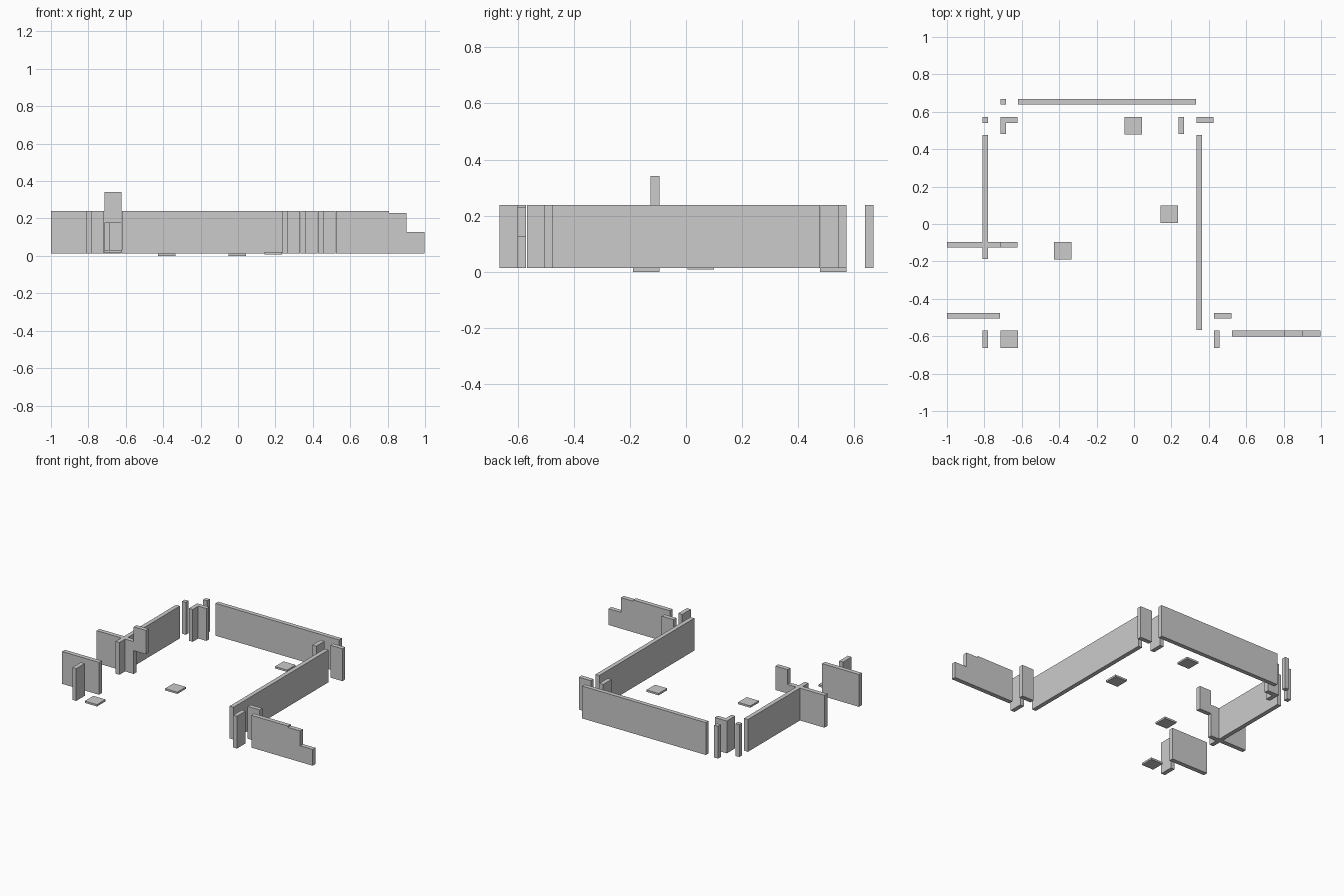
import bpy

if "Cube" in bpy.data.objects:
    bpy.data.objects.remove(bpy.data.objects["Cube"])

BASE, TOP = 0.014, 0.239   # wall foot and wall head


def box(name, x0, x1, y0, y1, z0=BASE, z1=TOP):
    bpy.ops.mesh.primitive_cube_add(
        size=1, location=((x0 + x1) / 2, (y0 + y1) / 2, (z0 + z1) / 2))
    o = bpy.context.object
    o.name = name
    o.scale = (x1 - x0, y1 - y0, z1 - z0)
    bpy.ops.object.transform_apply(location=False, rotation=False, scale=True)
    return o


def profile_wall(name, pts, y0, y1):
    """Wall with an (x, z) outline, extruded along y."""
    n = len(pts)
    verts = [(x, y, z) for y in (y0, y1) for x, z in pts]
    faces = [list(range(n)), list(range(2 * n - 1, n - 1, -1))]
    faces += [[i, i + n, (i + 1) % n + n, (i + 1) % n] for i in range(n)]
    me = bpy.data.meshes.new(name)
    me.from_pydata(verts, [], faces)
    o = bpy.data.objects.new(name, me)
    bpy.context.collection.objects.link(o)


# Long enclosure walls
box("back_wall", -0.62, 0.332, 0.638, 0.668)
box("right_wall", 0.333, 0.363, -0.567, 0.477)
box("left_wall", -0.811, -0.781, -0.188, 0.477)

# Back left corner fragments
box("back_corner_post", -0.715, -0.685, 0.638, 0.668)
box("left_corner_post", -0.811, -0.781, 0.541, 0.572)
box("corner_angle_long", -0.715, -0.622, 0.541, 0.572)
box("corner_angle_short", -0.715, -0.685, 0.48, 0.541)

# Back right corner fragments
box("inner_back_post", 0.237, 0.267, 0.48, 0.572)
box("outer_back_stub", 0.333, 0.425, 0.541, 0.572)

# Front left walls, with a raised fragment at the end of the cross wall
box("cross_wall", -1.0, -0.715, -0.126, -0.095)
box("raised_fragment", -0.715, -0.622, -0.126, -0.095, 0.176, 0.342)
box("front_left_wall", -1.0, -0.716, -0.506, -0.475)
box("front_left_post", -0.811, -0.781, -0.664, -0.57)

# Front right walls, the outer one stepping down to its end
box("front_right_stub", 0.428, 0.52, -0.506, -0.475)
box("front_right_post", 0.428, 0.458, -0.664, -0.57)
profile_wall("stepped_wall",
             [(0.523, BASE), (0.996, BASE), (0.996, 0.127), (0.9, 0.127),
              (0.9, 0.23), (0.806, 0.23), (0.806, TOP), (0.523, TOP)],
             -0.601, -0.57)

# Loose floor slabs
for i, (x, y, z) in enumerate([(-0.003, 0.525, 0.0), (0.188, 0.052, 0.008),
                               (-0.382, -0.142, 0.0), (-0.668, -0.617, 0.018)]):
    box(f"floor_slab_{i + 1}", x - 0.047, x + 0.047, y - 0.047, y + 0.047,
        z, z + 0.013)
